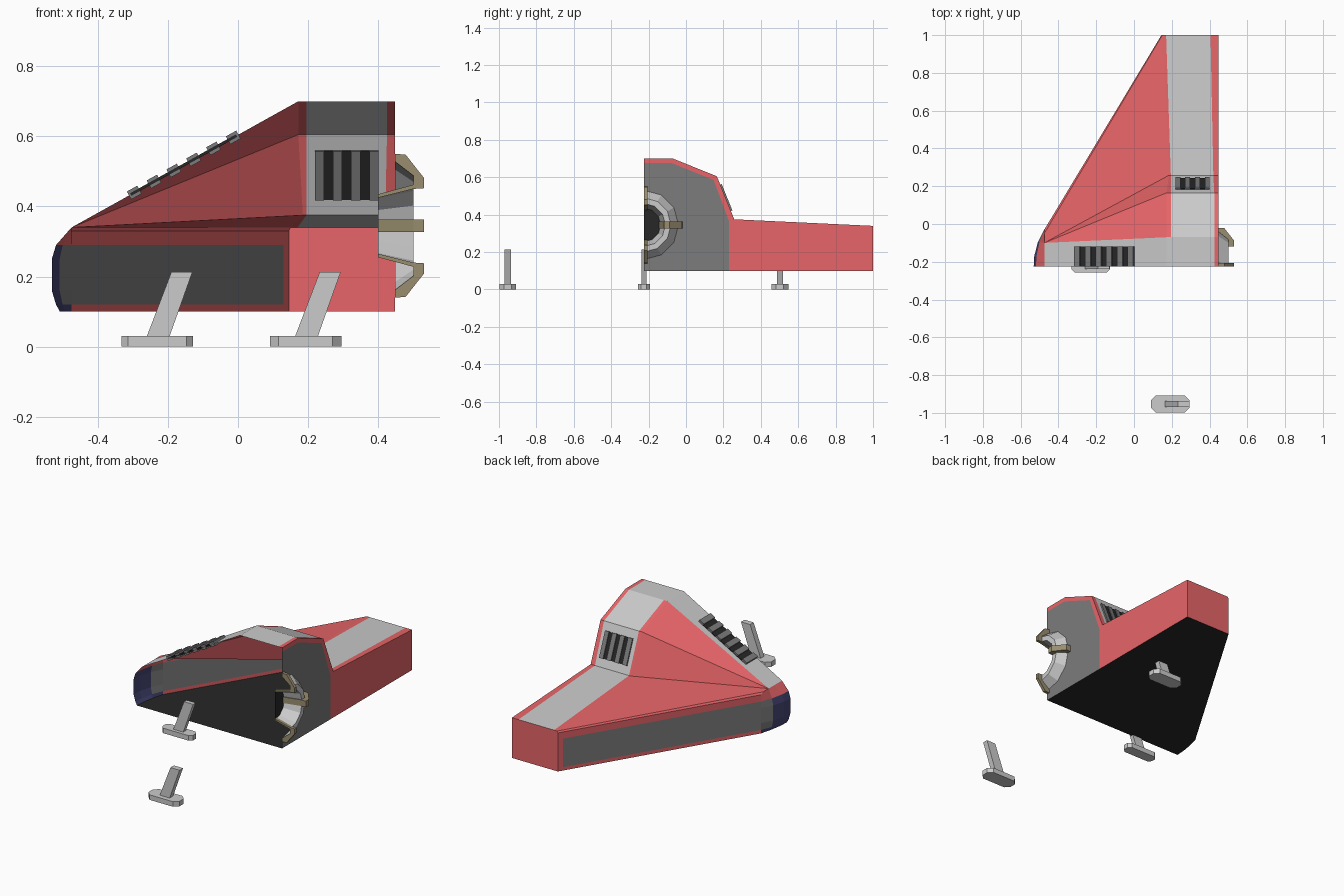
import bpy, bmesh, math
from mathutils import Vector, Matrix

if "Cube" in bpy.data.objects:
    bpy.data.objects.remove(bpy.data.objects["Cube"])

Y0 = -0.225            # open cutting plane of the half hull
CZ = 0.345             # engine axis height


def material(name, c):
    m = bpy.data.materials.new(name)
    m.diffuse_color = (*c, 1)
    m.use_nodes = True
    m.node_tree.nodes["Principled BSDF"].inputs["Base Color"].default_value = m.diffuse_color
    return m


RED = material("red", (0.8, 0.13, 0.14))
GREY = material("mid_grey", (0.2, 0.2, 0.2))
BLACK = material("black", (0.02, 0.02, 0.02))
BLUE = material("blue", (0.06, 0.06, 0.18))
TAN = material("tan", (0.32, 0.27, 0.16))


def finish(name, bm, mat=None):
    me = bpy.data.meshes.new(name)
    bm.to_mesh(me)
    bm.free()
    ob = bpy.data.objects.new(name, me)
    bpy.context.collection.objects.link(ob)
    if mat:
        me.materials.append(mat)
    return ob


def sheet(name, faces, mat=None, ref=(0.1, 0, 0.25), inward=False):
    """Open surface from polygons, each turned away from an inner point."""
    bm = bmesh.new()
    for pts in faces:
        f = bm.faces.new([bm.verts.new(p) for p in pts])
        f.normal_update()
        out = f.normal.dot(f.calc_center_median() - Vector(ref)) > 0
        if out == inward:
            f.normal_flip()
    bmesh.ops.remove_doubles(bm, verts=bm.verts, dist=1e-4)
    return finish(name, bm, mat)


def prism(name, pts, offset, mat=None):
    """Closed solid: polygon swept along an offset."""
    bm = bmesh.new()
    f = bm.faces.new([bm.verts.new(p) for p in pts])
    r = bmesh.ops.extrude_face_region(bm, geom=[f])
    bmesh.ops.translate(bm, vec=offset,
                        verts=[v for v in r["geom"] if isinstance(v, bmesh.types.BMVert)])
    bmesh.ops.recalc_face_normals(bm, faces=bm.faces)
    return finish(name, bm, mat)


def boxes(name, items, mat=None):
    """Several boxes in one object: (matrix, size) pairs."""
    bm = bmesh.new()
    for m, s in items:
        bmesh.ops.create_cube(bm, size=1, matrix=m @ Matrix.Diagonal((*s, 1)))
    return finish(name, bm, mat)


red, light, blue, panel = [], [], [], []

# Roof and wing top: stations along x for each point of the cross-section
section = [(Y0, 0.7), (-0.07, 0.7), (0.165, 0.605), (0.258, 0.375), (1, 0.34)]
stations = [(0.172, 0.172, 0.172, 0.185, 0.15),
            (0.195, 0.195, 0.195, 0.195, 0.17),
            (0.425, 0.425, 0.425, 0.42, 0.405),
            (0.448,) * 5]
tip = [(-0.475, Y0, 0.34)] + [(-0.475, -0.1, 0.34)] * 3 + [(-0.475, -0.05, 0.34)]
rows = [[(x, y, z) for x, (y, z) in zip(s, section)] for s in stations]
for i in range(4):
    front = [tip[i], rows[0][i], rows[0][i + 1]]
    if tip[i + 1] != tip[i]:
        front.append(tip[i + 1])
    (red if i else light).append(front)
    for k, group in enumerate((red if i else light, light, red)):
        a, b = rows[k], rows[k + 1]
        group.append([a[i], b[i], b[i + 1], a[i + 1]])

# Wing leading side: red frame around a grey panel, with a small top bevel
P, Q = Vector((-0.475, -0.03, 0)), Vector((0.145, 1, 0))


def side(t, z):
    return tuple(P.lerp(Q, t) + Vector((0, 0, z)))


for z0, z1 in ((0.1, 0.12), (0.12, 0.29), (0.29, 0.33)):
    for t0, t1 in ((0, 0.975), (0.975, 1)):
        grp = panel if (z0 == 0.12 and t0 == 0) else red
        grp.append([side(t0, z0), side(t1, z0), side(t1, z1), side(t0, z1)])
red.append([side(0, 0.33), side(1, 0.33), (0.15, 1, 0.34), tip[4]])

# Wing tip and rear face, with a half-round engine opening
red.append([(0.145, 1, 0.1), (0.448, 1, 0.1), (0.448, 1, 0.34), (0.15, 1, 0.34), (0.145, 1, 0.33)])
X = 0.448
inner = [(Y0, 0.675), (-0.075, 0.675), (0.148, 0.585), (0.23, 0.365), (0.23, 0.1)]
for i in range(3):
    red.append([(X, *section[i]), (X, *section[i + 1]), (X, *inner[i + 1]), (X, *inner[i])])
red.append([(X, *p) for p in (inner[3], section[3], section[4], (1, 0.1), inner[4])])
arc = [(X, Y0 + 0.185 * math.cos(a), CZ + 0.185 * math.sin(a))
       for a in (math.radians(-90 + 30 * k) for k in range(7))]
sheet("rear_face", [[(X, *p) for p in inner] + [(X, Y0, 0.1)] + arc], GREY)

# Rounded nose: plan columns by height rows
plan = [(-0.533, Y0), (-0.53, -0.17), (-0.51, -0.095), (-0.475, -0.03)]
heights = [(0.1, 0.025), (0.12, 0.014), (0.16, 0.002), (0.25, 0.002), (0.29, 0.014)]
grid = [[(x + d * w, y, z) for (x, y), w in zip(plan, (1, 1, 0.7, 0))] for z, d in heights]
grid.append([(-0.475, y, 0.34) for y in (Y0, -0.15, -0.1, -0.05)])
for r in range(5):
    for c in range(3):
        grp = red if r == 4 else panel if (c == 2 and r) else blue
        face = [grid[r][c], grid[r][c + 1], grid[r + 1][c + 1], grid[r + 1][c]]
        if r == 4 and c == 2:
            face.insert(2, side(0, 0.33))
        grp.append(face)

sheet("red_hull_panels", red, RED)
sheet("light_hull_bands", light)
sheet("nose_window", blue, BLUE)
sheet("side_panel", panel, GREY)
sheet("hull_bottom", [grid[0] + [side(1, 0.1), (X, 1, 0.1), (X, Y0, 0.1)]], BLACK)

# Vent on the sloped roof side
down = Vector((0, 0.093, -0.23)).normalized()
rot = Matrix((Vector((1, 0, 0)), down, Vector((1, 0, 0)).cross(down))).transposed().to_4x4()
vent = Matrix.Translation((0.31, 0.212, 0.49)) @ rot
boxes("side_vent_back", [(vent, (0.18, 0.15, 0.008))], BLACK)
boxes("side_vent_bars", [(vent @ Matrix.Translation((-0.0775 + 0.0517 * k, 0, 0)),
                          (0.026, 0.152, 0.016)) for k in range(4)], GREY)

# Stepped vents along the sloping spine
tilt = Matrix.Rotation(-math.atan2(0.36, 0.647), 4, 'Y')


def spine(x):
    z = 0.34 + (x + 0.475) * 0.36 / 0.647
    return Matrix.Translation((x, (Y0 - 0.12) / 2, z)) @ tilt


boxes("spine_vent_back", [(spine(-0.155), (0.345, 0.105, 0.008))], BLACK)
boxes("spine_vent_slats", [(spine(-0.296 + 0.0565 * k), (0.034, 0.105, 0.026))
                           for k in range(6)], GREY)


# Engine: half-round nozzle, dark core and four-way clamps
def ring(x, r, k):
    a = math.radians(-90 + 30 * k)
    return (x, Y0 + r * math.cos(a), CZ + r * math.sin(a))


lip = [(0.448, 0.185), (0.5, 0.145), (0.5, 0.115), (0.4, 0.09)]
for j, (name, inward) in enumerate((("nozzle_outside", False), ("nozzle_lip", False),
                                    ("nozzle_inside", True))):
    (x0, r0), (x1, r1) = lip[j], lip[j + 1]
    sheet(name, [[ring(x0, r0, k), ring(x0, r0, k + 1), ring(x1, r1, k + 1), ring(x1, r1, k)]
                 for k in range(6)], ref=(0.42, Y0, CZ), inward=inward)
sheet("engine_core", [[ring(0.4, 0.09, k) for k in range(7)]], BLACK)

clamp = [(0.448, 0.205), (0.478, 0.203), (0.53, 0.137), (0.53, 0.107), (0.5, 0.105),
         (0.4, 0.08), (0.4, 0.09), (0.5, 0.117), (0.5, 0.143), (0.448, 0.183)]
prism("clamp_side", [(x, Y0 + r, CZ - 0.018) for x, r in clamp], (0, 0, 0.036), TAN)
for name, s in (("clamp_top", 1), ("clamp_bottom", -1)):
    prism(name, [(x, Y0, CZ + s * r) for x, r in clamp], (0, 0.018, 0), TAN)


# Landing legs: chamfered foot and leaning strut
def leg(name, x, y, foot_w, strut_w):
    h, l, c = foot_w / 2, 0.102, foot_w * 0.28
    outline = [(-l, -h + c), (-l + c, -h), (l - c, -h), (l, -h + c),
               (l, h - c), (l - c, h), (-l + c, h), (-l, h - c)]
    prism(name + "_foot", [(x + a, y + b, 0) for a, b in outline], (0, 0, 0.03))
    strut = [(-0.03, 0.03), (0.035, 0.03), (0.1, 0.213), (0.04, 0.213)]
    prism(name + "_strut", [(x + a, y - strut_w / 2, z) for a, z in strut], (0, strut_w, 0))


leg("front_leg", -0.23, Y0, 0.065, 0.025)
leg("rear_leg_left", 0.193, 0.502, 0.09, 0.033)
leg("rear_leg_right", 0.193, -0.953, 0.09, 0.033)
